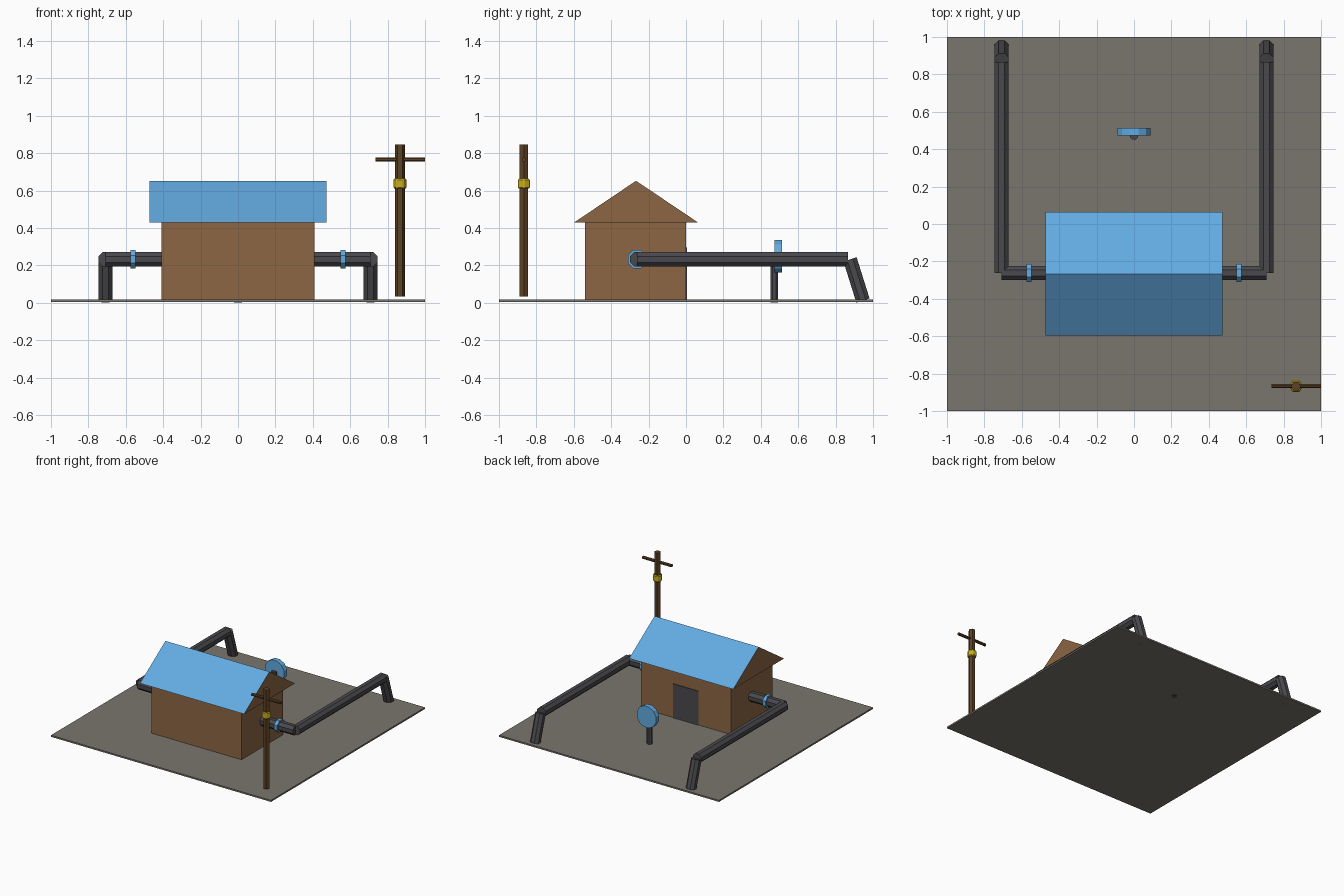
import bpy, bmesh, math
from mathutils import Vector, Matrix

cube = bpy.data.objects.get("Cube")
if cube:
    bpy.data.objects.remove(cube, do_unlink=True)


def material(name, hex_code):
    """Flat material from an sRGB hex string."""
    def lin(c):
        return c / 12.92 if c <= 0.04045 else ((c + 0.055) / 1.055) ** 2.4
    col = [lin(v / 255) for v in bytes.fromhex(hex_code)] + [1]
    m = bpy.data.materials.new(name)
    m.use_nodes = True
    m.diffuse_color = col
    m.node_tree.nodes["Principled BSDF"].inputs["Base Color"].default_value = col
    return m


earth = material("earth", "7A756D")
timber = material("timber", "8C6643")
blue = material("blue_paint", "63ABE1")
iron = material("dark_iron", "4A4A4E")
pole_wood = material("pole_wood", "5C4226")
yellow = material("yellow_paint", "C8AE1E")


def finish(name, bm, *mats):
    bmesh.ops.recalc_face_normals(bm, faces=bm.faces)
    me = bpy.data.meshes.new(name)
    bm.to_mesh(me)
    bm.free()
    for m in mats:
        me.materials.append(m)
    ob = bpy.data.objects.new(name, me)
    bpy.context.collection.objects.link(ob)
    return ob


def box(name, lo, hi, mat):
    lo, hi = Vector(lo), Vector(hi)
    bm = bmesh.new()
    bmesh.ops.create_cube(bm, size=1, matrix=Matrix.Translation((lo + hi) / 2)
                          @ Matrix.Diagonal((*(hi - lo), 1)))
    return finish(name, bm, mat)


def rod(name, start, end, apothem, mat, sides=8):
    """Faceted cylinder between two points, with flats facing the axes."""
    a, b = Vector(start), Vector(end)
    r = apothem / math.cos(math.pi / sides)
    turn = (b - a).to_track_quat('Z', 'Y').to_matrix().to_4x4()
    bm = bmesh.new()
    bmesh.ops.create_cone(bm, cap_ends=True, segments=sides, radius1=r, radius2=r,
                          depth=(b - a).length,
                          matrix=Matrix.Translation((a + b) / 2) @ turn
                          @ Matrix.Rotation(math.pi / sides, 4, 'Z'))
    return finish(name, bm, mat)


# Ground slab
box("ground", (-1, -1, 0.003), (1, 1, 0.016), earth)

# House walls and back door
box("house_walls", (-0.41, -0.54, 0.01), (0.41, 0, 0.43), timber)
box("back_door", (-0.115, -0.003, 0.012), (0.115, 0.005, 0.295), iron)

# Gabled roof: blue slopes, timber ends and underside
bm = bmesh.new()
gable = [bm.verts.new((-0.473, y, z)) for y, z in ((-0.597, 0.43), (0.063, 0.43), (-0.267, 0.652))]
end = bm.faces.new(gable)
ext = bmesh.ops.extrude_face_region(bm, geom=[end], use_keep_orig=True)
bmesh.ops.translate(bm, vec=(0.946, 0, 0),
                    verts=[v for v in ext["geom"] if isinstance(v, bmesh.types.BMVert)])
bmesh.ops.recalc_face_normals(bm, faces=bm.faces)
for f in bm.faces:
    f.material_index = 1 if f.normal.z > 0.3 else 0
finish("roof", bm, timber, blue)

# Pipe runs with collars on both sides
for side, s in (("right", -1), ("left", 1)):
    x, y, z = 0.708 * s, -0.262, 0.232
    rod(side + "_wall_pipe", (0.38 * s, y, z), (x, y, z), 0.038, iron)
    rod(side + "_long_pipe", (x, y, z), (x, 0.867, z), 0.038, iron)
    rod(side + "_outlet_pipe", (x, 0.877, 0.232), (x, 0.946, 0.012), 0.037, iron)
    rod(side + "_pipe_collar", (0.547 * s, y, z), (0.574 * s, y, z), 0.049, blue)

# Valve wheel on a stem
rod("valve_stem", (0, 0.472, 0), (0, 0.472, 0.25), 0.021, iron)
rod("valve_wheel", (0, 0.474, 0.248), (0, 0.514, 0.248), 0.087, blue, 12)

# Utility pole
px, py = 0.866, -0.867
rod("utility_pole", (px, py, 0.033), (px, py, 0.845), 0.0225, pole_wood, 6)
rod("pole_crossbar", (0.735, py, 0.766), (1, py, 0.766), 0.011, pole_wood)
band = rod("pole_band", (px, py, 0.61), (px, py, 0.663), 0.032, yellow, 6)
bevel = band.modifiers.new("edge_bevel", 'BEVEL')
bevel.width = 0.006
bevel.segments = 1
